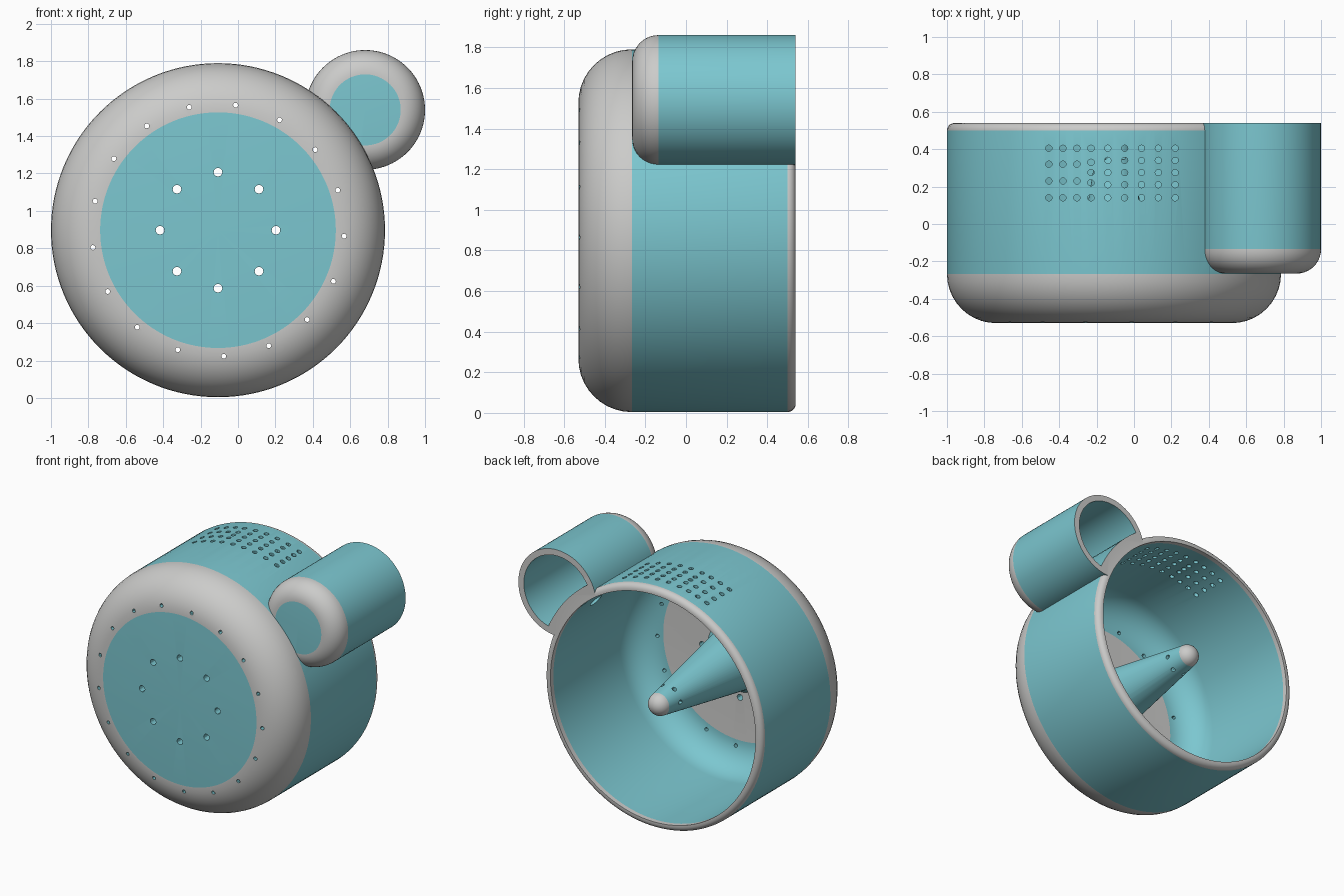
import bpy, bmesh, math
from mathutils import Matrix, Vector

if "Cube" in bpy.data.objects:
    bpy.data.objects.remove(bpy.data.objects["Cube"])

TEAL, GREY = 0, 1
mats = []
for name, col in (("teal", (0.20, 0.57, 0.63, 1)), ("light_grey", (0.60, 0.60, 0.59, 1))):
    m = bpy.data.materials.new(name)
    m.diffuse_color = col
    m.use_nodes = True
    m.node_tree.nodes["Principled BSDF"].inputs["Base Color"].default_value = m.diffuse_color
    mats.append(m)

CX, CZ, CR = -0.107, 0.897, 0.893      # main cup axis and radius
TX, TZ, TR = 0.68, 1.54, 0.32          # side tube axis and radius
BACK = 0.54


def finish(name, bm):
    bmesh.ops.recalc_face_normals(bm, faces=bm.faces[:])
    me = bpy.data.meshes.new(name)
    bm.to_mesh(me)
    bm.free()
    for m in mats:
        me.materials.append(m)
    ob = bpy.data.objects.new(name, me)
    bpy.context.collection.objects.link(ob)
    return ob


def lathe(name, pts, x, z, n=96):
    """Spin (radius, y, material of the band that follows) about a y axis."""
    bm = bmesh.new()
    rings = []
    for r, y, _ in pts:
        k = 1 if r < 1e-6 else n
        rings.append([bm.verts.new((x + r * math.cos(2 * math.pi * i / n), y,
                                    z + r * math.sin(2 * math.pi * i / n))) for i in range(k)])
    for (a, b), p in zip(zip(rings, rings[1:]), pts):
        for i in range(n):
            j = (i + 1) % n
            vs = [a[i % len(a)], a[j % len(a)], b[j % len(b)], b[i % len(b)]]
            bm.faces.new(list(dict.fromkeys(vs))).material_index = p[2]
    return finish(name, bm)


def arc(r, y, rad, a0, a1, mat, steps=10):
    """Fillet points around centre (r, y)."""
    out = []
    for i in range(steps + 1):
        a = math.radians(a0 + (a1 - a0) * i / steps)
        out.append((r + rad * math.cos(a), y + rad * math.sin(a), mat))
    return out


def pins(name, items, depth, seg=12):
    """Cylinder cutters from (centre, direction, radius)."""
    bm = bmesh.new()
    for c, d, r in items:
        rot = Vector(d).to_track_quat('Z', 'Y').to_matrix().to_4x4()
        bmesh.ops.create_cone(bm, cap_ends=True, segments=seg, radius1=r, radius2=r,
                              depth=depth, matrix=Matrix.Translation(c) @ rot)
    return finish(name, bm)


def boolean(ob, other, op='DIFFERENCE'):
    mod = ob.modifiers.new(op, 'BOOLEAN')
    mod.operation, mod.object, mod.solver = op, other, 'EXACT'
    bpy.context.view_layer.objects.active = ob
    bpy.ops.object.modifier_apply(modifier=mod.name)
    bpy.data.objects.remove(other)


def smooth(ob):
    bpy.ops.object.select_all(action='DESELECT')
    ob.select_set(True)
    bpy.context.view_layer.objects.active = ob
    bpy.ops.object.shade_smooth_by_angle(angle=math.radians(30))


# Main cup with rounded front edge and small rounded back rim
body = lathe("cup_and_tube",
             [(0, -0.53, TEAL)] + arc(CR - 0.263, -0.267, 0.263, -90, 0, GREY)[:-1]
             + [(CR, -0.267, TEAL)] + arc(CR - 0.04, 0.50, 0.04, 0, 90, GREY, 5)
             + [(0, BACK, GREY)], CX, CZ, 128)

# Side tube, joined to the cup
tube = lathe("tube_outer",
             [(0, -0.265, TEAL)] + arc(TR - 0.13, -0.135, 0.13, -90, 0, GREY)[:-1]
             + [(TR, -0.135, TEAL), (TR, BACK - 0.001, GREY), (0, BACK - 0.001, GREY)], TX, TZ, 80)
boolean(body, tube, 'UNION')

# Cup cavity with a grey floor
cavity = lathe("cup_cavity",
               [(0, -0.48, GREY)] + arc(0.63, -0.267, 0.213, -90, 0, TEAL)
               + [(0.843, 0.505, GREY), (0.843, 0.65, GREY), (0, 0.65, GREY)], CX, CZ, 128)
boolean(body, cavity)

# Tube cavity, kept clear of the cup wall
bore = lathe("tube_bore", [(0, -0.21, TEAL), (0.18, -0.21, TEAL), (0.275, -0.12, TEAL),
                           (0.275, 0.65, TEAL), (0, 0.65, TEAL)], TX, TZ, 80)
guard = lathe("wall_guard", [(0, -0.5, TEAL), (0.94, -0.5, TEAL), (0.94, 0.8, TEAL),
                             (0, 0.8, TEAL)], CX, CZ, 128)
boolean(bore, guard)
boolean(body, bore)

# Front holes: an inner ring of 8 and an outer ring of 17
holes = []
for count, ring, rad, start in ((8, 0.31, 0.023, 90), (17, 0.675, 0.013, 82)):
    for i in range(count):
        a = math.radians(start) + 2 * math.pi * i / count
        holes.append(((CX + ring * math.cos(a), -0.5, CZ + ring * math.sin(a)), (0, 1, 0), rad))
boolean(body, pins("front_hole_cutter", holes, 0.3))

# Vent holes through the top wall
vents = []
for xs, ys in (((-0.455, -0.38, -0.305), (0.405, 0.32, 0.23, 0.14)),
               ((-0.23,), (0.405, 0.33, 0.275, 0.22, 0.14)),
               ((-0.14, -0.05, 0.04, 0.13, 0.22), (0.405, 0.34, 0.275, 0.21, 0.14))):
    vents += [((x, y, 1.7), (0, 0, 1), 0.017) for x in xs for y in ys]
boolean(body, pins("vent_cutter", vents, 0.4))

# Passage between cup and tube
a = math.radians(37)
d = Vector((math.cos(a), 0, math.sin(a)))
boolean(body, pins("passage_cutter", [(Vector((CX, 0.25, CZ)) + d * 0.89, d, 0.05)], 0.24, 24))
smooth(body)

# Central spindle: flared base, cone, rounded grey tip
spindle = lathe("spindle",
                [(0, -0.485, TEAL), (0.275, -0.485, TEAL), (0.25, -0.47, TEAL), (0.235, -0.45, TEAL),
                 (0.226, -0.42, TEAL)] + arc(0, 0.455, 0.083, 8, 90, GREY, 8)[:-1]
                + [(0, 0.538, GREY)], CX, CZ, 64)
slots = []
for i in range(6):
    a = 2 * math.pi * i / 6
    d = Vector((math.cos(a), 0, math.sin(a)))
    slots.append((Vector((CX, 0.36, CZ)) + d * 0.1, d, 0.016))
boolean(spindle, pins("slot_cutter", slots, 0.07))
smooth(spindle)
